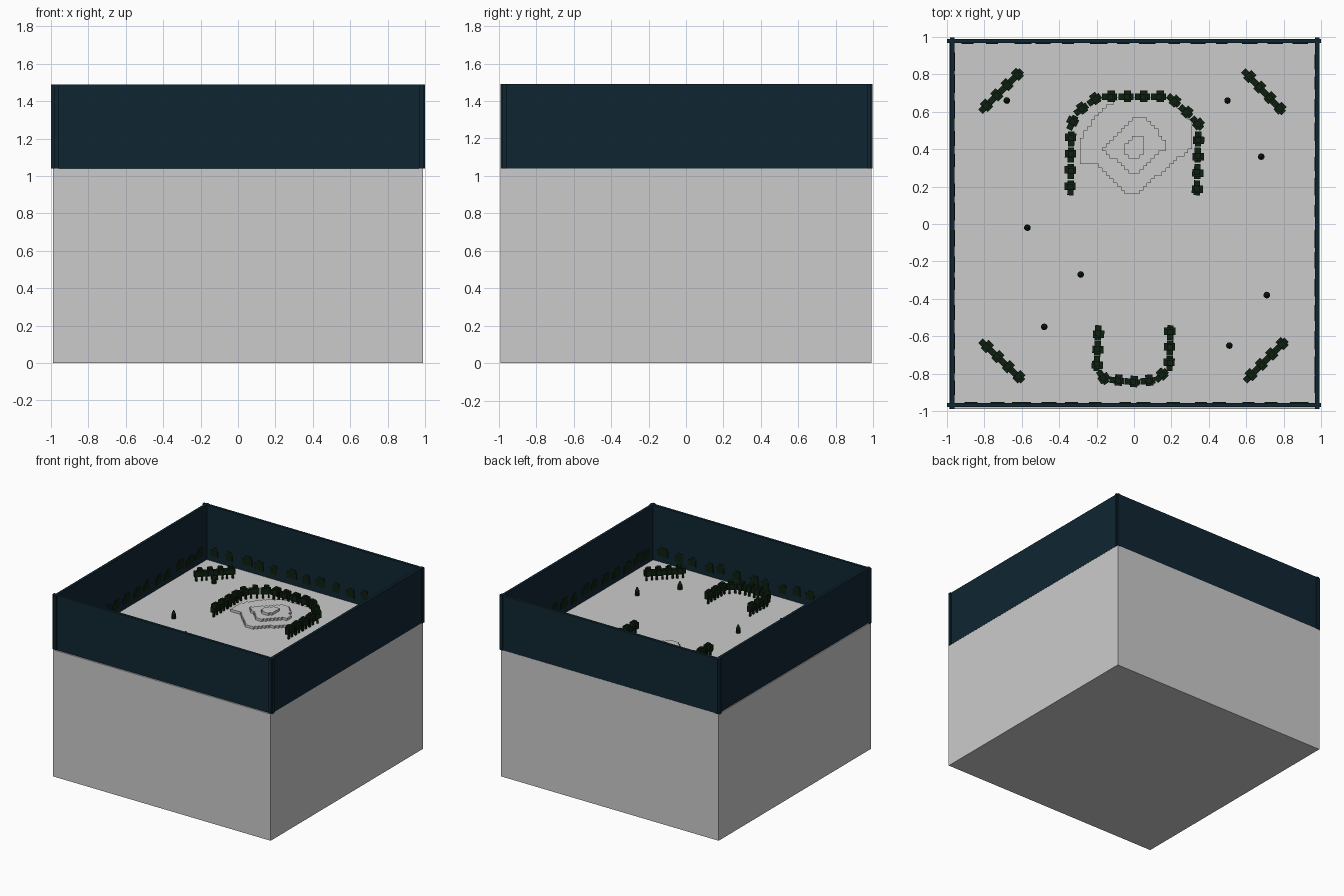
import bpy, bmesh, math, random
from mathutils import Matrix, Vector

if "Cube" in bpy.data.objects:
    bpy.data.objects.remove(bpy.data.objects["Cube"])

random.seed(4)
FLOOR, TOP = 1.04, 1.49


def material(name, rgb):
    m = bpy.data.materials.new(name)
    m.diffuse_color = (*rgb, 1)
    m.use_nodes = True
    m.node_tree.nodes["Principled BSDF"].inputs["Base Color"].default_value = m.diffuse_color
    return m


GREY = material("pale grey", (0.6, 0.6, 0.6))
NAVY = material("dark navy", (0.0048, 0.0185, 0.031))
GREEN = material("dark green", (0.004, 0.014, 0.0045))


def box(bm, centre, size, angle=0.0):
    mat = (Matrix.Translation(centre) @ Matrix.Rotation(angle, 4, 'Z')
           @ Matrix.Diagonal((*size, 1)))
    bmesh.ops.create_cube(bm, size=1, matrix=mat)


def finish(bm, name, mat):
    bmesh.ops.recalc_face_normals(bm, faces=bm.faces)
    me = bpy.data.meshes.new(name)
    bm.to_mesh(me)
    bm.free()
    me.materials.append(mat)
    ob = bpy.data.objects.new(name, me)
    bpy.context.collection.objects.link(ob)
    return ob


# ground block
bm = bmesh.new()
box(bm, (0, 0, FLOOR / 2), (1.98, 1.98, FLOOR))
finish(bm, "ground_block", GREY)

# four thin boundary walls
h, mid = TOP - FLOOR, (TOP + FLOOR) / 2
for name, c, s in (
        ("back_wall", (0, 0.978, mid), (2.0, 0.022, h)),
        ("front_wall", (0, -0.968, mid), (2.0, 0.022, h)),
        ("left_wall", (-0.972, 0.003, mid), (0.022, 1.986, h)),
        ("right_wall", (0.98, 0.003, mid), (0.022, 1.986, h))):
    bm = bmesh.new()
    box(bm, c, s)
    finish(bm, name, NAVY)

# flat tree silhouettes on the inner side of each wall
bm = bmesh.new()
for side in range(4):
    a = side * math.pi / 2
    off = (0.966, 0.96, 0.956, 0.968)[side]
    rot = Matrix.Rotation(a, 4, 'Z')
    for i in range(14):
        t = -0.88 + i * 0.135 + random.uniform(-0.02, 0.02)
        w, z = random.uniform(0.06, 0.1), FLOOR + random.uniform(0.03, 0.05)
        for dx, dz, sx, sz in ((0, 0.03, w, 0.05), (0.01, 0.065, w * 0.6, 0.03)):
            box(bm, rot @ Vector((t + dx, off, z + dz)), (sx, 0.006, sz), a)
finish(bm, "wall_tree_silhouettes", GREEN)


# stepped mound: each layer is a stair-edged outline, rows are (y, left, right)
def mound_layer(name, rows, z):
    step, pts_r, pts_l = 0.02, [], []
    n = round((rows[-1][0] - rows[0][0]) / step)
    for i in range(n):
        y0 = rows[0][0] + i * step
        ym = y0 + step / 2
        for (ya, la, ra), (yb, lb, rb) in zip(rows, rows[1:]):
            if ya <= ym <= yb:
                f = (ym - ya) / (yb - ya)
                xl = round((la + (lb - la) * f) / step) * step - 0.01
                xr = round((ra + (rb - ra) * f) / step) * step + 0.01
        for pts, x in ((pts_r, xr), (pts_l, xl)):
            if len(pts) > 1 and abs(pts[-1][0] - x) < 1e-5:
                pts[-1] = (x, y0 + step)
            else:
                pts += [(x, y0), (x, y0 + step)]
    bm = bmesh.new()
    face = bm.faces.new([bm.verts.new((x, y, z)) for x, y in pts_r + pts_l[::-1]])
    ext = bmesh.ops.extrude_face_region(bm, geom=[face])
    bmesh.ops.translate(bm, vec=(0, 0, 0.02),
                        verts=[v for v in ext["geom"] if isinstance(v, bmesh.types.BMVert)])
    finish(bm, name, GREY)


mound_layer("mound_base", [(0.16, -0.02, 0.0), (0.32, -0.2, 0.19), (0.33, -0.29, 0.2),
                           (0.40, -0.29, 0.29), (0.46, -0.27, 0.3), (0.54, -0.22, 0.3),
                           (0.60, -0.17, 0.25), (0.68, -0.07, 0.16)], FLOOR)
mound_layer("mound_middle", [(0.27, 0.0, 0.01), (0.40, -0.16, 0.15), (0.44, -0.13, 0.16),
                             (0.57, 0.0, 0.06)], FLOOR + 0.02)
mound_layer("mound_top", [(0.35, -0.01, 0.0), (0.40, -0.05, 0.05), (0.47, 0.01, 0.05)],
            FLOOR + 0.04)


# rows of trees: crossed crowns on thin trunks, spaced along a path
def tree_row(name, path, pitch=0.086):
    pts = [Vector(p) for p in path]
    lengths = [(b - a).length for a, b in zip(pts, pts[1:])]
    total = sum(lengths)
    count = max(1, round(total / pitch))
    bm = bmesh.new()
    for i in range(count):
        d = (i + 0.5) * total / count
        for a, b, ln in zip(pts, pts[1:], lengths):
            if d <= ln:
                break
            d -= ln
        u = (b - a).normalized()
        p, ang = a + u * d, math.atan2(u.y, u.x)

        def part(along, across, z, size):
            q = p + u * along + Vector((-u.y, u.x)) * across
            box(bm, (q.x, q.y, FLOOR + z), size, ang)

        part(-0.022, 0, 0.025, (0.014, 0.014, 0.05))        # trunks
        part(0.022, 0.004, 0.025, (0.014, 0.014, 0.05))
        part(0, 0, 0.06, (0.08, 0.034, 0.042))              # crown
        part(0.008, 0.003, 0.068, (0.04, 0.06, 0.05))
        part(0.004, 0, 0.095, (0.03, 0.03, 0.022))
    finish(bm, name, GREEN)


tree_row("mound_tree_arch", [(-0.34, 0.15), (-0.335, 0.53), (-0.30, 0.60), (-0.19, 0.68),
                             (0.19, 0.68), (0.30, 0.58), (0.345, 0.53), (0.335, 0.15)])
tree_row("front_tree_arch", [(-0.19, -0.54), (-0.2, -0.77), (-0.16, -0.83), (0, -0.845),
                             (0.12, -0.835), (0.19, -0.77), (0.195, -0.54)])
tree_row("back_left_trees", [(-0.82, 0.60), (-0.60, 0.82)], 0.078)
tree_row("back_right_trees", [(0.585, 0.82), (0.80, 0.595)], 0.078)
tree_row("front_left_trees", [(-0.82, -0.625), (-0.595, -0.84)], 0.078)
tree_row("front_right_trees", [(0.595, -0.84), (0.815, -0.62)], 0.078)

# scattered small round shrubs with pointed tops
bm = bmesh.new()
for x, y in ((-0.68, 0.66), (0.5, 0.66), (0.68, 0.36), (-0.57, -0.02),
             (-0.285, -0.27), (-0.48, -0.55), (0.71, -0.38), (0.51, -0.65)):
    for z, r1, r2, d in ((0.018, 0.018, 0.018, 0.036), (0.05, 0.016, 0.005, 0.028)):
        bmesh.ops.create_cone(bm, cap_ends=True, segments=10, radius1=r1, radius2=r2,
                              depth=d, matrix=Matrix.Translation((x, y, FLOOR + z)))
finish(bm, "shrubs", GREEN)
